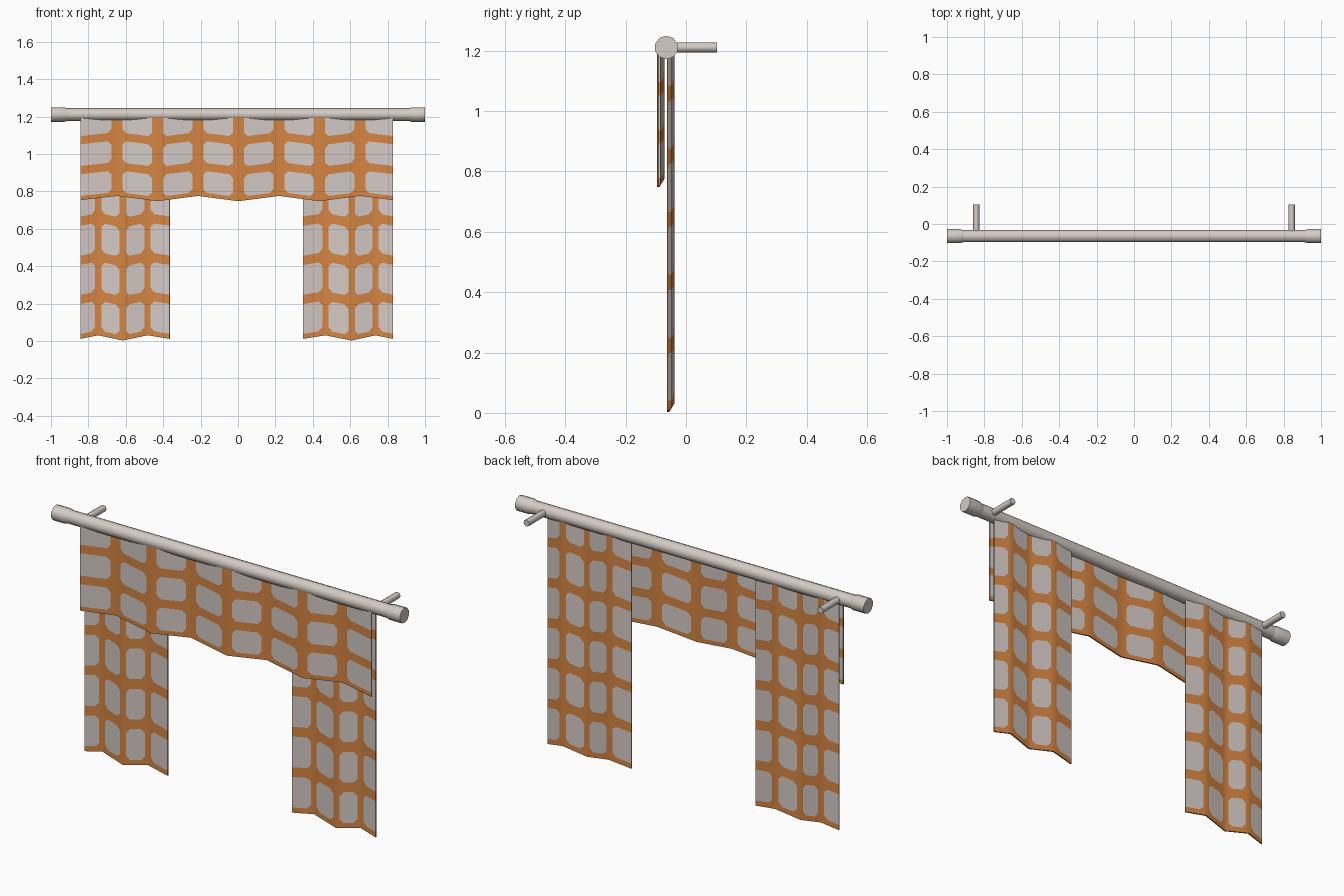
import bpy, bmesh, math
from mathutils import Vector

if "Cube" in bpy.data.objects:
    bpy.data.objects.remove(bpy.data.objects["Cube"])


def material(name, rgb):
    m = bpy.data.materials.new(name)
    m.diffuse_color = (*rgb, 1)
    m.use_nodes = True
    m.node_tree.nodes["Principled BSDF"].inputs["Base Color"].default_value = m.diffuse_color
    return m


METAL = material("warm grey metal", (0.66, 0.60, 0.55))
CLOTH = material("pale grey cloth", (0.66, 0.59, 0.56))
ORANGE = material("orange stripe", (0.67, 0.235, 0.055))


def finish(name, bm, mats, angle):
    me = bpy.data.meshes.new(name)
    bmesh.ops.recalc_face_normals(bm, faces=bm.faces)
    bm.to_mesh(me)
    bm.free()
    ob = bpy.data.objects.new(name, me)
    bpy.context.collection.objects.link(ob)
    for m in mats:
        me.materials.append(m)
    bpy.ops.object.select_all(action='DESELECT')
    ob.select_set(True)
    bpy.context.view_layer.objects.active = ob
    bpy.ops.object.shade_smooth_by_angle(angle=math.radians(angle))
    return ob


def lathe(name, profile, place, sides):
    """Closed turned part; place(t, u, v) maps axis and section to the world."""
    bm = bmesh.new()
    rings = []
    for t, r in profile:
        rings.append([bm.verts.new(place(t, r * math.sin(a), r * math.cos(a)))
                      for a in (2 * math.pi * i / sides for i in range(sides))])
    for a, b in zip(rings, rings[1:]):
        for i in range(sides):
            j = (i + 1) % sides
            bm.faces.new((a[i], a[j], b[j], b[i]))
    bm.faces.new(rings[0])
    bm.faces.new(rings[-1])
    return finish(name, bm, [METAL], 50)


# Rod, end caps and wall brackets
RY, RZ = -0.065, 1.211
along_x = lambda t, u, v: Vector((t, RY + u, RZ + v))
lathe("curtain_rod", [(-0.95, 0.034), (0.95, 0.034)], along_x, 10)
for side, s in (("left", -1), ("right", 1)):
    lathe(side + "_end_cap", [(s * 0.912, 0.034), (s * 0.93, 0.039), (s, 0.039)], along_x, 10)
    lathe(side + "_wall_bracket", [(-0.06, 0.017), (0.103, 0.017)],
          lambda t, u, v: Vector((s * 0.843 + u, t, RZ + v)), 8)


def breaks(lo, hi, centres, half, c):
    """Grid lines and the kind of each interval: stripe, corner before/after, plain."""
    marks = [(lo, "plain")]
    for m in centres:
        if m - half - c > lo:
            marks += [(m - half - c, "before"), (m - half, "stripe")]
        else:
            marks = [(lo, "stripe")]
        if m > lo:
            marks.append((m, "stripe"))
        marks += [(m + half, "after"), (m + half + c, "plain")]
    return [p for p, _ in marks] + [hi], [k for _, k in marks]


def drape(name, x0, x1, folds, z0, z1, rows, y_front, half_x, half_z, ends, first_high):
    c = 0.02
    xs, xk = breaks(x0, x1, folds, half_x, c)
    zs, zk = breaks(z0, z1, rows, half_z, c)
    # fold heights alternate; the raised folds also lie further back
    keys = [(x0, ends)] + [(f, 0.028 if i % 2 == 0 else 0.0)
                           for i, f in enumerate(folds)] + [(x1, ends)]

    def lift(x):
        for (a, p), (b, q) in zip(keys, keys[1:]):
            if x <= b + 1e-6:
                return p + (q - p) * (x - a) / (b - a)
        return ends

    bm = bmesh.new()
    grid = [[bm.verts.new((x, y_front + lift(x) * 0.62, z + lift(x))) for z in zs] for x in xs]
    for i, kx in enumerate(xk):
        for j, kz in enumerate(zk):
            q = [grid[i][j], grid[i + 1][j], grid[i + 1][j + 1], grid[i][j + 1]]
            corner = {("after", "after"): 0, ("before", "after"): 1,
                      ("before", "before"): 2, ("after", "before"): 3}.get((kx, kz))
            if corner is None:
                bm.faces.new(q).material_index = int("stripe" in (kx, kz))
            else:  # clipped corner of a window
                q = q[corner:] + q[:corner]
                bm.faces.new((q[3], q[0], q[1])).material_index = 1
                bm.faces.new((q[1], q[2], q[3])).material_index = 0
    ob = finish(name, bm, [CLOTH, ORANGE], 30)
    mod = ob.modifiers.new("thickness", 'SOLIDIFY')
    mod.thickness = 0.007
    mod.offset = 0
    bpy.ops.object.modifier_apply(modifier=mod.name)
    bpy.ops.object.shade_smooth_by_angle(angle=math.radians(30))


# Valance across the front
drape("valance", -0.842, 0.829, [-0.647 + 0.2165 * i for i in range(7)],
      0.748, 1.2, [0.748, 0.908, 1.068], -0.092, 0.029, 0.022, 0.006, True)

# Long side panels behind it
panel_rows = [0.005 + 0.209 * k for k in range(6)]
for side, a, b, folds in (("left", -0.842, -0.365, [-0.747, -0.617, -0.484]),
                          ("right", 0.348, 0.829, [0.468, 0.607, 0.735])):
    drape(side + "_panel", a, b, folds, 0.003, 1.195, panel_rows,
          -0.059, 0.017, 0.025, 0.009, True)
